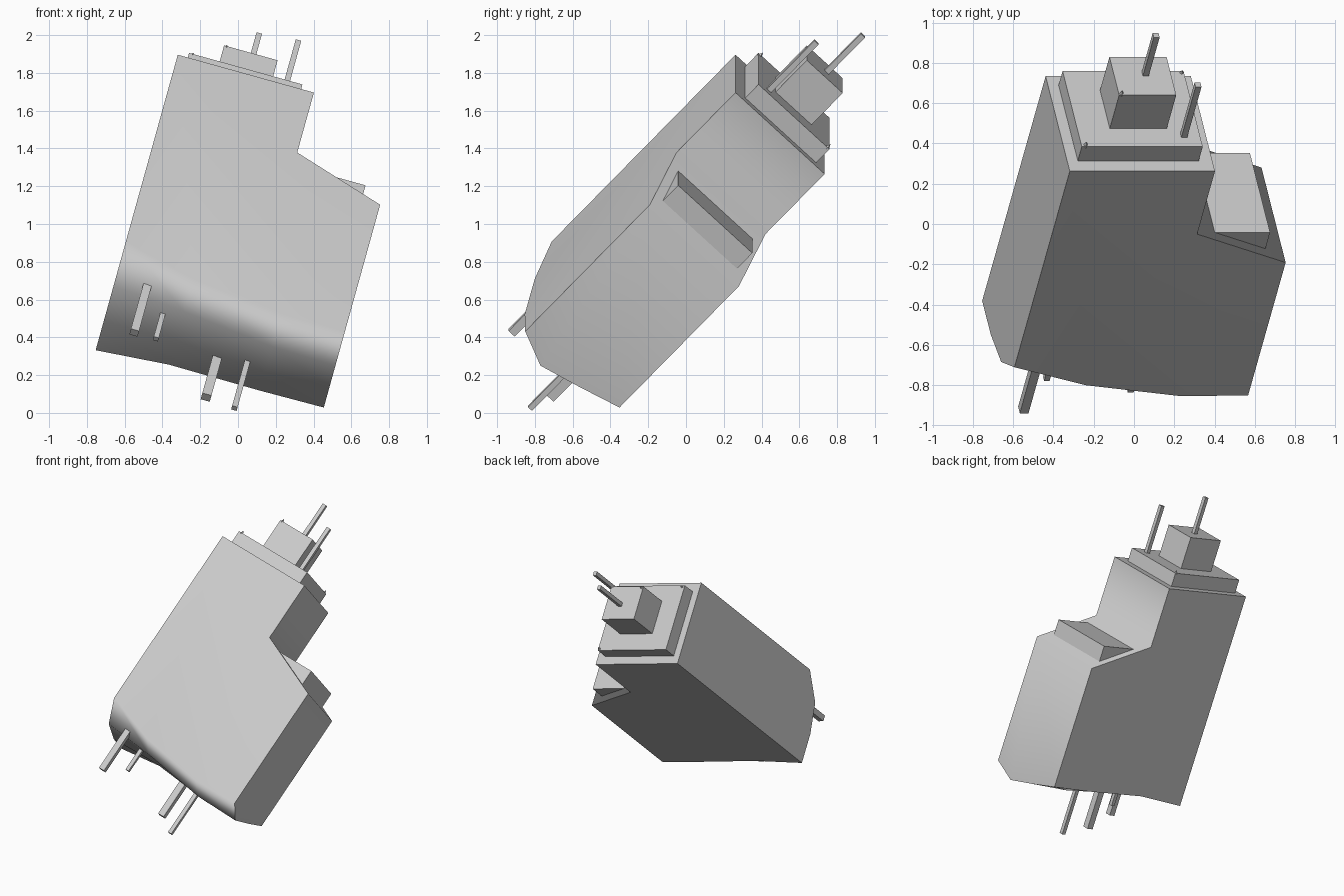
import bpy, bmesh, math
from mathutils import Matrix, Vector

cube = bpy.data.objects.get("Cube")
if cube:
    bpy.data.objects.remove(cube, do_unlink=True)

# Single grey material
grey = bpy.data.materials.new("light_grey")
grey.use_nodes = True
grey.diffuse_color = (0.6, 0.6, 0.6, 1)
grey.node_tree.nodes["Principled BSDF"].inputs["Base Color"].default_value = grey.diffuse_color

# Tilted frame of the hull: across, back, and long axis
across = Vector((0.964, 0, -0.268)).normalized()
back = Vector((-0.178, 0.726, -0.665))
back = (back - across * back.dot(across)).normalized()
TILT = Matrix((across, back, across.cross(back))).transposed().to_4x4()


def finish(name, bm):
    bmesh.ops.recalc_face_normals(bm, faces=bm.faces)
    mesh = bpy.data.meshes.new(name)
    bm.to_mesh(mesh)
    bm.free()
    mesh.materials.append(grey)
    obj = bpy.data.objects.new(name, mesh)
    bpy.context.collection.objects.link(obj)
    obj.matrix_world = TILT
    return obj


def box(name, us, vs, ws):
    bm = bmesh.new()
    lo, hi = Vector((us[0], vs[0], ws[0])), Vector((us[1], vs[1], ws[1]))
    size = Matrix.Diagonal(hi - lo).to_4x4()
    bmesh.ops.create_cube(bm, size=1, matrix=Matrix.Translation((lo + hi) / 2) @ size)
    return finish(name, bm)


def rod(name, u, v, w0, w1, width):
    h = width / 2
    return box(name, (u - h, u + h), (v - h, v + h), (w0, w1))


def spike(name, u, v, w):
    bm = bmesh.new()
    bmesh.ops.create_cone(bm, cap_ends=True, segments=4, radius1=0.015, radius2=0,
                          depth=0.03, matrix=Matrix.Translation((u, v, w + 0.007)))
    return finish(name, bm)


# Hull: stepped outline with a warped, rounded underside
depths = (-1.008, -0.82, -0.59, -0.358)
underside = {
    -0.815: (0.03, -0.13, -0.176, -0.177),
    -0.42: (-0.10, -0.17, -0.17, -0.135),
    0.08: (-0.178, -0.245, -0.22, -0.14),
    0.43: (-0.174, -0.255, -0.198, -0.134),
}
shoulder = ((0.43, 0.785), (-0.067, 0.99), (-0.067, 1.444), (-0.815, 1.444))
bm = bmesh.new()
grid = [[bm.verts.new((u, v, w)) for v, w in zip(depths, ws)] for u, ws in underside.items()]
front = [bm.verts.new((u, depths[0], w)) for u, w in shoulder]
rear = [bm.verts.new((u, depths[-1], w)) for u, w in shoulder]
for a, b in zip(grid, grid[1:]):
    for j in range(3):
        bm.faces.new((a[j], b[j], b[j + 1], a[j + 1]))
for i in range(3):
    bm.faces.new((front[i], front[i + 1], rear[i + 1], rear[i]))
bm.faces.new([row[0] for row in grid] + front)
bm.faces.new([row[-1] for row in grid] + rear)
bm.faces.new(grid[-1] + [rear[0], front[0]])
bm.faces.new(grid[0] + [rear[-1], front[-1]])
hull = finish("hull", bm)
bpy.ops.object.select_all(action="DESELECT")
hull.select_set(True)
bpy.context.view_layer.objects.active = hull
bpy.ops.object.shade_smooth_by_angle(angle=math.radians(70))
weighted = hull.modifiers.new("weighted_normals", "WEIGHTED_NORMAL")
weighted.keep_sharp = True

# Stacked blocks on the upper end and the shoulder
box("upper_plate", (-0.76, -0.137), (-0.937, -0.42), (1.42, 1.546))
box("top_block", (-0.592, -0.298), (-0.812, -0.55), (1.52, 1.786))
box("shoulder_block", (0.043, 0.328), (-0.953, -0.412), (0.75, 0.945))

# Antennas on the upper end
rod("tall_antenna", -0.43, -0.667, 1.75, 2.065, 0.03)
rod("side_antenna", -0.22, -0.859, 1.52, 1.91, 0.03)

# Rods hanging below the underside
rod("outer_rod", -0.643, -0.85, -0.445, 0.0, 0.045)
rod("short_rod", -0.524, -0.737, -0.34, -0.05, 0.028)
rod("thick_rod", -0.185, -0.545, -0.47, -0.05, 0.05)
rod("long_rod", -0.025, -0.612, -0.555, -0.05, 0.03)

# Tiny corner spikes
spike("front_spike", -0.738, -0.925, 1.546)
spike("rear_spike", -0.15, -0.432, 1.546)
spike("top_spike", -0.578, -0.80, 1.786)
